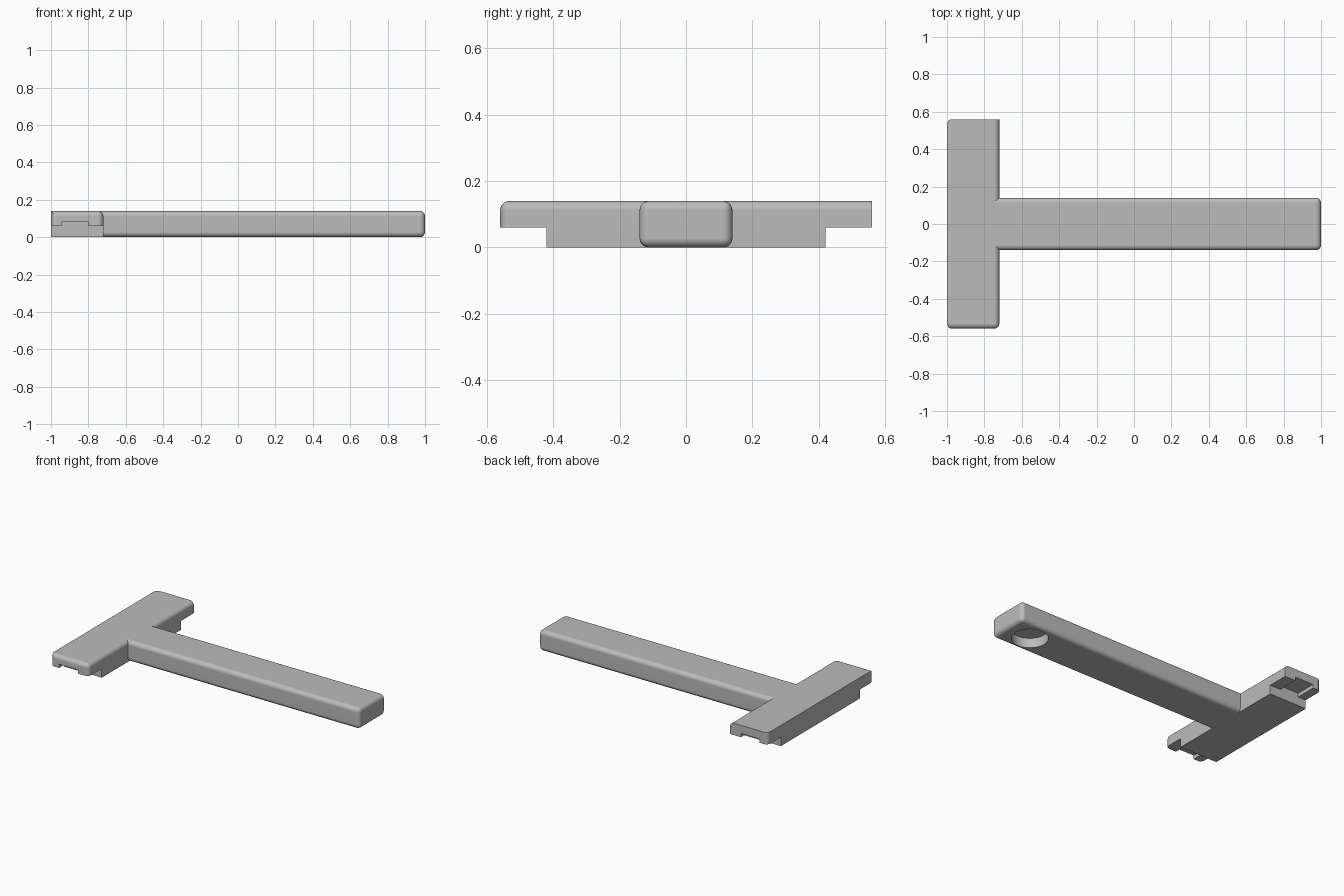
import bpy, bmesh, math
from mathutils import Matrix, Vector

cube = bpy.data.objects.get("Cube")
if cube:
    bpy.data.objects.remove(cube, do_unlink=True)

grey = bpy.data.materials.new("plain_grey")
grey.use_nodes = True
colour = (0.5, 0.5, 0.5, 1)
grey.diffuse_color = colour
grey.node_tree.nodes["Principled BSDF"].inputs["Base Color"].default_value = colour

BACK, NECK = -1.0, -0.72      # crossbar extent in x
TOP, STEP = 0.14, 0.06        # overall height and underside step
HALF, BLOCK = 0.56, 0.42      # half lengths of crossbar and lower block
ROUND = 0.028


def finish(name, bm):
    mesh = bpy.data.meshes.new(name)
    bm.to_mesh(mesh)
    bm.free()
    mesh.materials.append(grey)
    obj = bpy.data.objects.new(name, mesh)
    bpy.context.collection.objects.link(obj)
    return obj


def box(name, low, high, rounded=None):
    """Box between two corners; edges whose midpoint passes the rule are rounded."""
    low, high = Vector(low), Vector(high)
    bm = bmesh.new()
    bmesh.ops.create_cube(bm, size=1)
    bmesh.ops.transform(bm, verts=bm.verts, matrix=Matrix.Translation((low + high) / 2)
                        @ Matrix.Diagonal((*(high - low), 1)))
    if rounded:
        edges = [e for e in bm.edges if rounded((e.verts[0].co + e.verts[1].co) / 2)]
        bmesh.ops.bevel(bm, geom=edges, offset=ROUND, segments=5, profile=0.5,
                        affect='EDGES', clamp_overlap=True)
    return finish(name, bm)


def cut(obj, cutter):
    mod = obj.modifiers.new("cut", 'BOOLEAN')
    mod.operation, mod.solver, mod.object = 'DIFFERENCE', 'EXACT', cutter
    activate(obj)
    bpy.ops.object.modifier_apply(modifier=mod.name)
    bpy.data.objects.remove(cutter, do_unlink=True)


def activate(obj):
    bpy.ops.object.select_all(action='DESELECT')
    obj.select_set(True)
    bpy.context.view_layer.objects.active = obj


def smooth(obj):
    activate(obj)
    bpy.ops.object.shade_smooth_by_angle(angle=math.radians(30))
    mod = obj.modifiers.new("flat faces", 'WEIGHTED_NORMAL')
    mod.keep_sharp = True


def near(a, b):
    return abs(a - b) < 0.001


# Crossbar: rounded on the handle side, the front end and the rear corners
def crossbar_rule(m):
    inner_top = near(m.x, NECK) and near(m.z, TOP)
    front_top = near(m.y, -HALF) and near(m.z, TOP)
    upright = near(m.z, (TOP + STEP) / 2)
    sharp_corner = near(m.x, NECK) and near(m.y, HALF)
    return inner_top or front_top or (upright and not sharp_corner)


crossbar = box("crossbar", (BACK, -HALF, STEP), (NECK, HALF, TOP), crossbar_rule)

# Shallow slot under each overhanging end
for side in (-1, 1):
    ends = sorted((side * BLOCK, side * (HALF + 0.05)))
    cut(crossbar, box("slot_cutter", (-0.94, ends[0], STEP - 0.05), (-0.8, ends[1], 0.085)))

# Lower block under the crossbar
box("lower_block", (BACK, -BLOCK, 0), (NECK, BLOCK, STEP))

# Handle: rounded everywhere but where it enters the crossbar
START = NECK - 0.04
handle = box("handle", (START, -0.14, 0), (1, 0.14, TOP), lambda m: not near(m.x, START))

# Round blind hole under the handle tip
bm = bmesh.new()
bmesh.ops.create_cone(bm, cap_ends=True, segments=48, radius1=0.112, radius2=0.112,
                      depth=0.13, matrix=Matrix.Translation((0.82, 0, 0)))
cut(handle, finish("hole_cutter", bm))

for part in (crossbar, handle):
    smooth(part)
